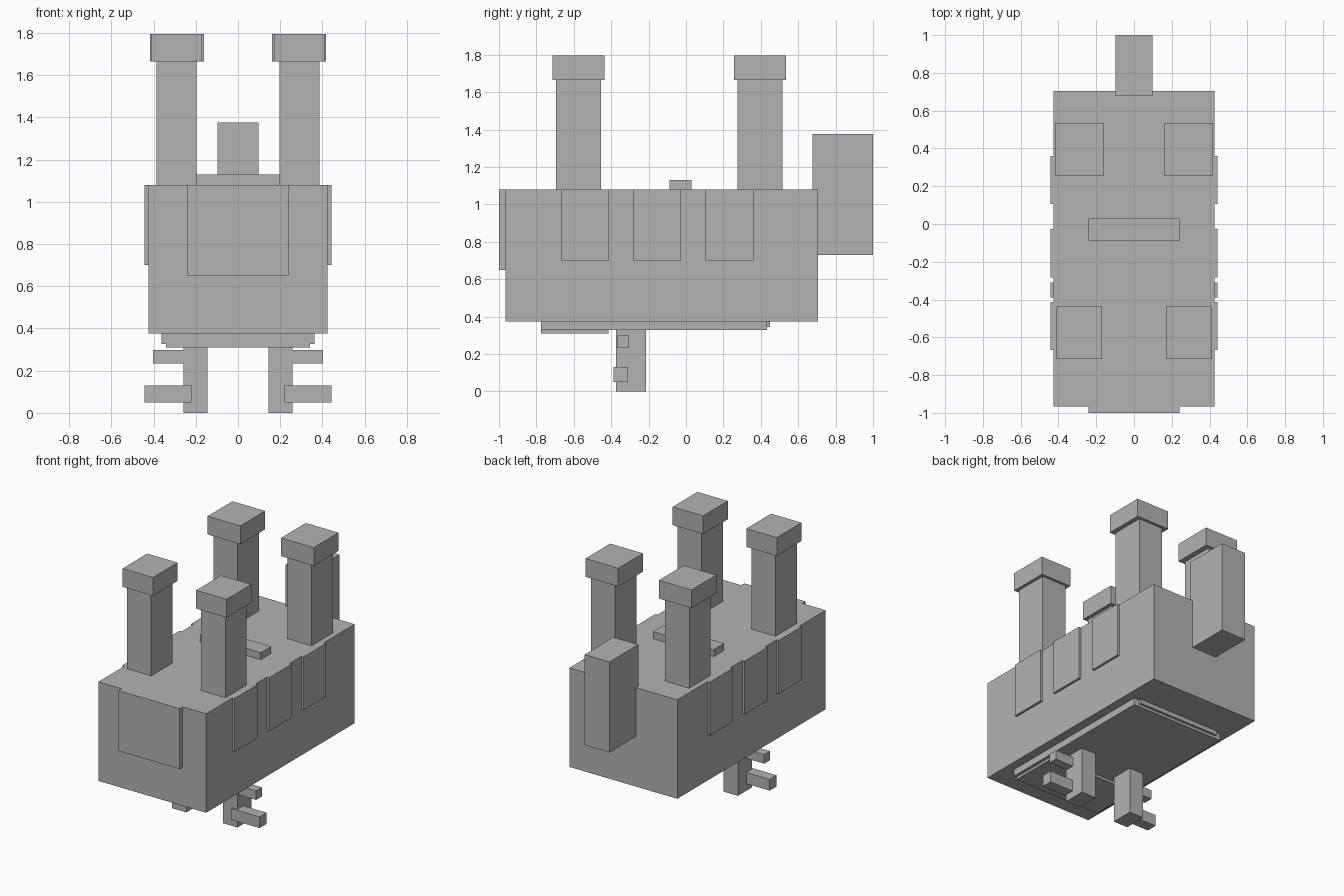
import bpy
import bmesh
from mathutils import Vector

cube = bpy.data.objects.get("Cube")
if cube:
    bpy.data.objects.remove(cube, do_unlink=True)

grey = bpy.data.materials.new("plain_grey")
grey.use_nodes = True
GREY = (0.45, 0.45, 0.45, 1)
grey.diffuse_color = GREY
grey.node_tree.nodes["Principled BSDF"].inputs["Base Color"].default_value = GREY


def box(name, x, y, z):
    """Axis-aligned box from its (low, high) ranges."""
    low, high = (Vector(c) for c in zip(x, y, z))
    bm = bmesh.new()
    bmesh.ops.create_cube(bm, size=1)
    bmesh.ops.scale(bm, vec=high - low, verts=bm.verts)
    bmesh.ops.translate(bm, vec=(low + high) / 2, verts=bm.verts)
    mesh = bpy.data.meshes.new(name)
    bm.to_mesh(mesh)
    bm.free()
    mesh.materials.append(grey)
    obj = bpy.data.objects.new(name, mesh)
    bpy.context.collection.objects.link(obj)
    return obj


def pair(name, x, y, z):
    """Matching boxes on the left (+x) and right (-x)."""
    box("left_" + name, x, y, z)
    box("right_" + name, (-x[1], -x[0]), y, z)


def centred(name, half, y, z):
    """Box centred across the width."""
    box(name, (-half, half), y, z)


# Main body and its end and top fittings
centred("body", 0.425, (-0.965, 0.705), (0.375, 1.08))
centred("front_panel", 0.24, (-1.0, -0.96), (0.65, 1.08))
centred("top_bar", 0.24, (-0.087, 0.03), (1.07, 1.13))
centred("rear_box", 0.098, (0.677, 1.0), (0.73, 1.375))

# Side panels, three on each side
for name, y in (("front", -0.54), ("middle", -0.155), ("rear", 0.233)):
    pair(name + "_side_panel", (0.42, 0.442), (y - 0.128, y + 0.128), (0.70, 1.08))

# Four columns with square caps
for name, y, cap_x in (("front", -0.575, (0.17, 0.41)), ("rear", 0.395, (0.16, 0.418))):
    pair(name + "_column", (0.197, 0.387), (y - 0.12, y + 0.12), (1.07, 1.67))
    pair(name + "_column_cap", cap_x, (y - 0.139, y + 0.139), (1.665, 1.795))

# Stepped plates underneath
centred("under_plate", 0.362, (-0.775, 0.433), (0.327, 0.38))
centred("lower_under_plate", 0.34, (-0.775, -0.415), (0.31, 0.33))
centred("rear_under_strip", 0.32, (0.43, 0.45), (0.345, 0.38))

# Lower posts with sideways pegs
pair("post", (0.145, 0.258), (-0.375, -0.215), (0.0, 0.33))
pair("upper_peg", (0.25, 0.402), (-0.37, -0.305), (0.233, 0.298))
pair("lower_peg", (0.22, 0.442), (-0.388, -0.31), (0.05, 0.13))
